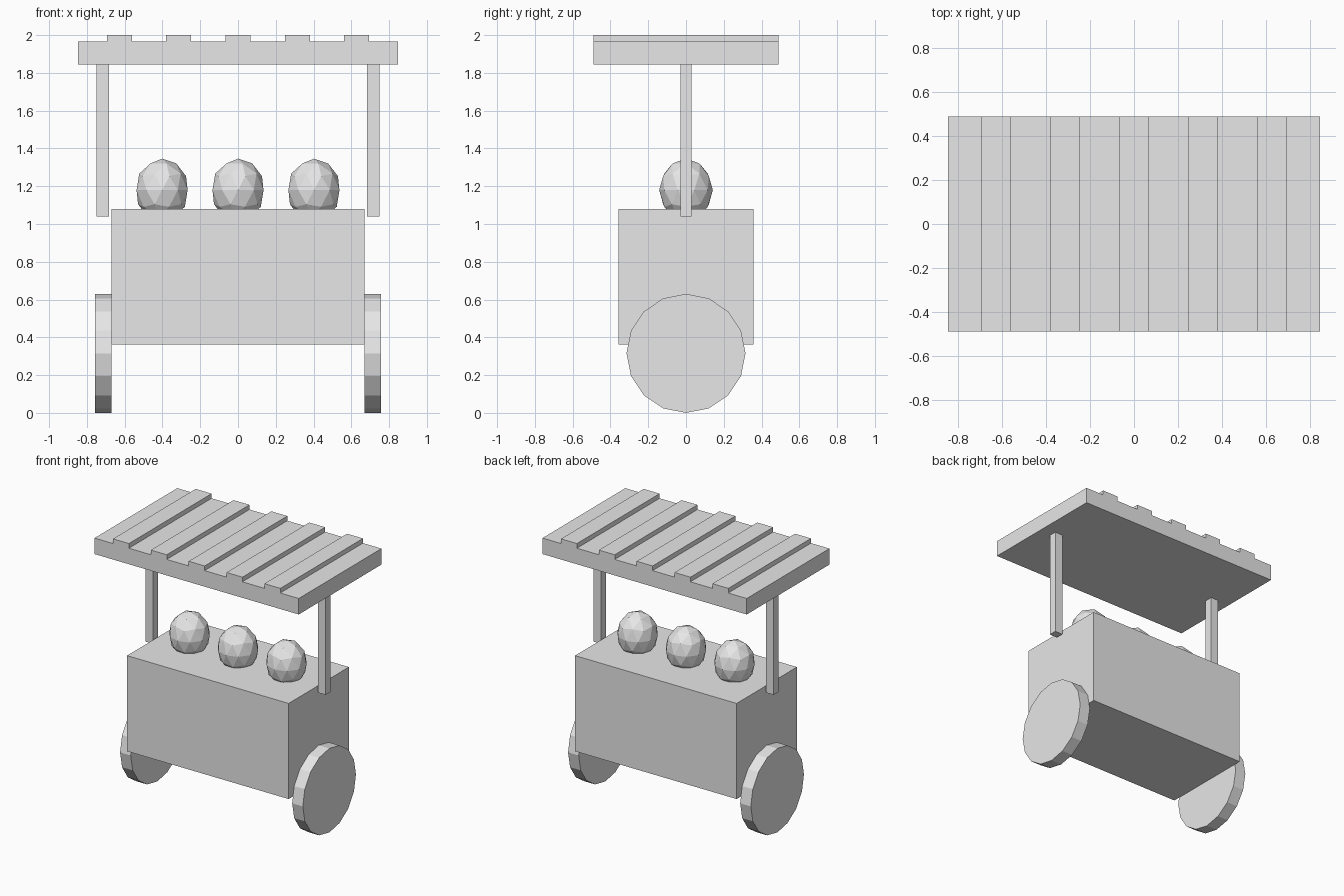
import bpy
import math

cube = bpy.data.objects.get("Cube")
if cube:
    bpy.data.objects.remove(cube, do_unlink=True)

GREY = (0.8, 0.8, 0.8, 1)
grey = bpy.data.materials.new("light_grey")
grey.use_nodes = True
grey.diffuse_color = GREY
grey.node_tree.nodes["Principled BSDF"].inputs["Base Color"].default_value = GREY


def finish(name):
    obj = bpy.context.object
    obj.name = name
    obj.data.name = name
    obj.data.materials.append(grey)
    return obj


def box(name, x, width, depth, bottom, top):
    bpy.ops.mesh.primitive_cube_add(size=1, location=(x, 0, (bottom + top) / 2))
    obj = finish(name)
    obj.scale = (width, depth, top - bottom)
    return obj


# Cart body and roof
BODY_TOP, ROOF_BOTTOM, ROOF_TOP = 1.08, 1.845, 1.965
box("cart_body", 0, 1.34, 0.714, 0.363, BODY_TOP)
box("roof", 0, 1.694, 0.98, ROOF_BOTTOM, ROOF_TOP)

# Raised slats across the roof
for i in range(5):
    box(f"roof_slat_{i + 1}", (i - 2) * 0.314, 0.132, 0.98, ROOF_TOP, 2.0)

# Posts and wheels on both sides
RADIUS = 0.315
for side, sign in (("left", 1), ("right", -1)):
    box(f"{side}_post", sign * 0.716, 0.064, 0.06, 1.04, ROOF_BOTTOM)
    bpy.ops.mesh.primitive_cylinder_add(
        vertices=16, radius=RADIUS, depth=0.088,
        location=(sign * 0.714, 0, RADIUS), rotation=(0, math.pi / 2, 0))
    finish(f"{side}_wheel")

# Faceted egg-shaped goods sunk into the counter
for i in range(3):
    bpy.ops.mesh.primitive_ico_sphere_add(
        subdivisions=2, radius=1, location=((i - 1) * 0.402, 0, 1.179))
    finish(f"goods_{i + 1}").scale = (0.142, 0.142, 0.167)
